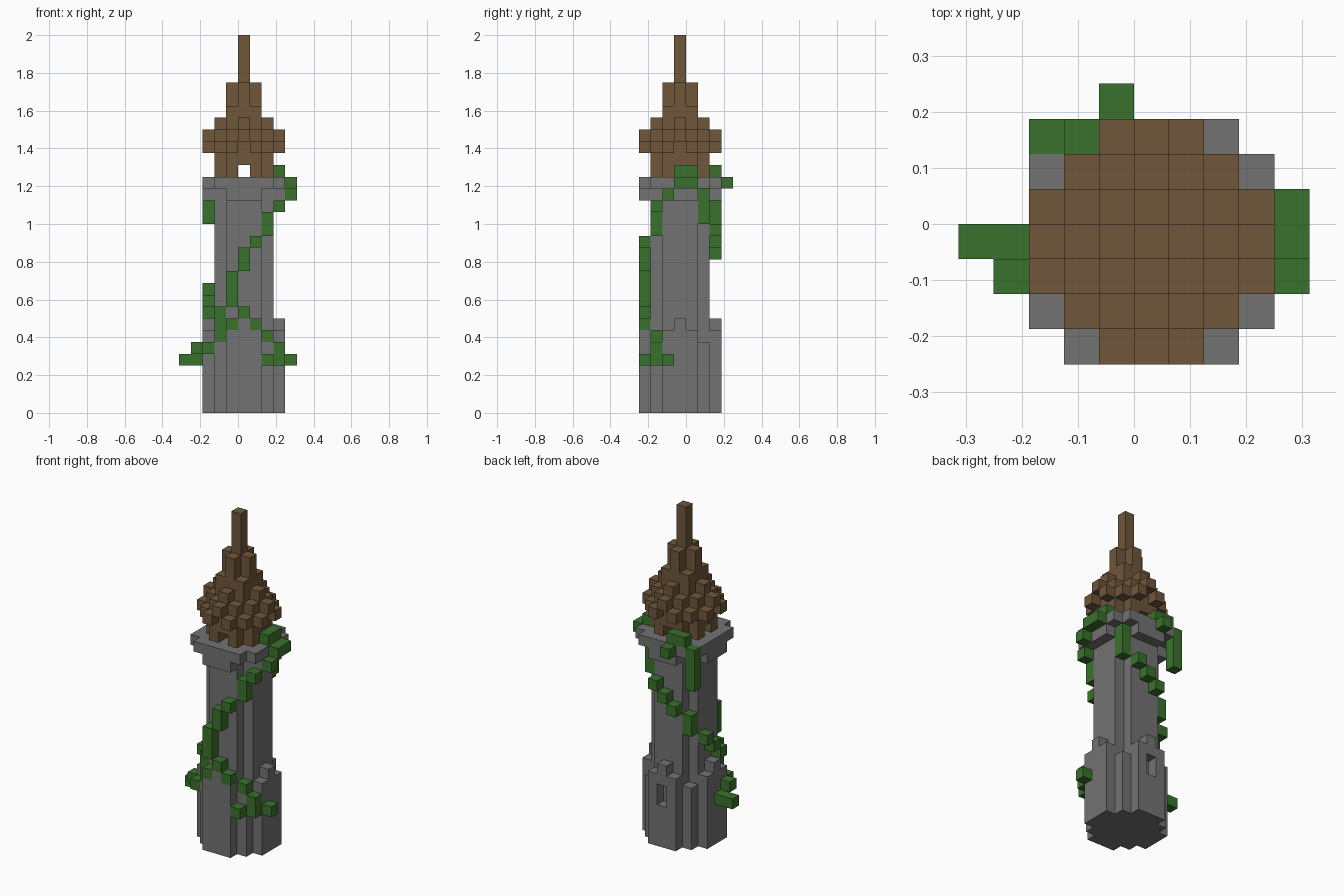
import bpy
import bmesh
from mathutils import Vector

cube = bpy.data.objects.get("Cube")
if cube:
    bpy.data.objects.remove(cube, do_unlink=True)

UNIT = 2 / 32          # edge of one block
AXIS_Y = -1            # row of the block at the tower's centre


def make_material(name, colour):
    mat = bpy.data.materials.new(name)
    mat.use_nodes = True
    mat.diffuse_color = (*colour, 1)
    mat.node_tree.nodes["Principled BSDF"].inputs["Base Color"].default_value = (*colour, 1)
    return mat


stone = make_material("grey stone", (0.17, 0.17, 0.17))
wood = make_material("brown timber", (0.16, 0.093, 0.044))
leaf = make_material("green ivy", (0.042, 0.165, 0.026))


def build_blocks(name, cells, material):
    """Turn a set of block positions into one mesh of its exposed faces."""
    bm = bmesh.new()
    for cell in cells:
        for axis in range(3):
            for side in (0, 1):
                neighbour = list(cell)
                neighbour[axis] += 2 * side - 1
                if tuple(neighbour) in cells:
                    continue
                u, v = (axis + 1) % 3, (axis + 2) % 3
                ring = []
                for du, dv in ((0, 0), (1, 0), (1, 1), (0, 1)):
                    corner = list(cell)
                    corner[axis] += side
                    corner[u] += du
                    corner[v] += dv
                    ring.append(bm.verts.new(Vector(corner) * UNIT))
                bm.faces.new(ring if side else ring[::-1])
    bmesh.ops.remove_doubles(bm, verts=bm.verts, dist=UNIT / 100)
    mesh = bpy.data.meshes.new(name)
    bm.to_mesh(mesh)
    bm.free()
    mesh.materials.append(material)
    obj = bpy.data.objects.new(name, mesh)
    bpy.context.collection.objects.link(obj)


def tower_cells(radius, span):
    """Blocks around the axis; span(far, near) gives (bottom, top) or None."""
    cells = set()
    for i in range(-radius, radius + 1):
        for j in range(-radius, radius + 1):
            far, near = max(abs(i), abs(j)), min(abs(i), abs(j))
            limits = span(far, near)
            if limits:
                cells |= {(i, j + AXIS_Y, z) for z in range(*limits)}
    return cells


def in_shaft(far, near):
    return far < 2 or (far == 2 and near < 2)


# Base ring: low corners, raised middle block on every side
def base_span(far, near):
    if in_shaft(far, near):
        return (0, 7)
    if far == 2:
        return (0, 6)
    if near < 2:
        return (0, 8 if near == 0 else 7)
    return None


# The base has a window recess at the back
window = {(0, 2, 4), (0, 2, 5)}
build_blocks("base", tower_cells(3, base_span) - window, stone)


# Shaft
def shaft_span(far, near):
    return (7, 18) if in_shaft(far, near) else None


build_blocks("shaft", tower_cells(2, shaft_span), stone)


# Parapet: brackets on each side under a wider rim
def parapet_span(far, near):
    if far == 3 and near == 3:
        return None
    bracket = in_shaft(far, near) or (far == 3 and near < 2)
    return (18 if bracket else 19, 20)


build_blocks("parapet", tower_cells(3, parapet_span), stone)


# Belfry with an opening through each side
def belfry_span(far, near):
    if not in_shaft(far, near):
        return None
    return (21 if near == 0 else 20, 22)


build_blocks("belfry", tower_cells(2, belfry_span), wood)

# Stepped roof: (far, near) offsets from the axis -> bottom and top
ROOF = {
    (0, 0): (22, 32),
    (1, 0): (22, 28),
    (1, 1): (22, 26),
    (2, 0): (22, 25),
    (2, 1): (22, 24),
    (2, 2): (22, 23),
    (3, 0): (23, 24),
    (3, 1): (22, 23),
}
build_blocks("roof", tower_cells(3, lambda far, near: ROOF.get((far, near))), wood)


def build_vine(name, runs):
    """Each run is x, y, bottom and height in blocks."""
    cells = {(x, y, z + k) for x, y, z, height in runs for k in range(height)}
    build_blocks(name, cells, leaf)


# Ivy climbing the front and over the left side of the rim
build_vine("front_vine", [
    (-1, -4, 9, 3), (0, -4, 12, 2), (1, -4, 14, 1), (2, -3, 15, 2),
    (3, -3, 17, 1), (4, -2, 18, 1), (4, -1, 19, 1), (4, 0, 19, 1),
    (3, -1, 20, 1), (3, 0, 20, 1),
])
# Ivy winding down the back to the right side
build_vine("back_vine", [
    (2, 1, 16, 3), (1, 2, 15, 1), (0, 2, 14, 1), (-1, 2, 13, 1),
    (-2, 1, 11, 2), (-3, 0, 10, 1), (-3, -1, 9, 1), (-3, -2, 8, 1),
])
# Ivy hanging from the back of the rim
build_vine("hanging_vine", [
    (-3, 2, 16, 4), (-2, 2, 20, 1), (-1, 2, 20, 1), (-1, 3, 19, 1),
])
# Ivy spreading over the base
build_vine("base_vine_left", [
    (-1, -4, 7, 1), (0, -4, 8, 1), (1, -4, 7, 1), (2, -3, 6, 1),
    (3, -3, 4, 2), (2, -4, 4, 1), (4, -2, 4, 1),
])
build_vine("base_vine_right", [
    (-2, -3, 6, 3), (-3, -3, 5, 1), (-4, -2, 5, 1),
    (-4, -1, 4, 1), (-5, -1, 4, 1),
])
